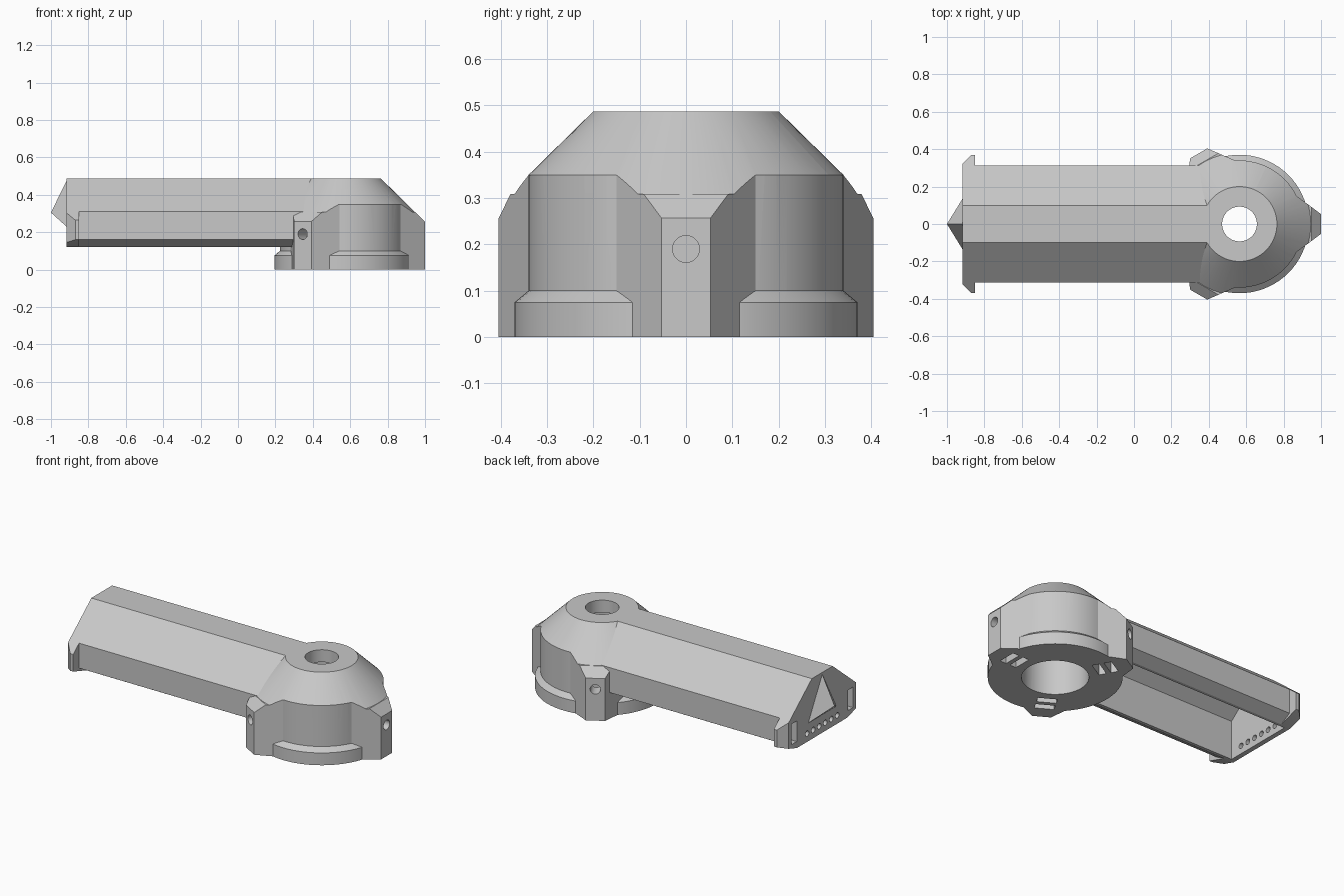
import bpy, bmesh, math
from mathutils import Matrix, Vector

if "Cube" in bpy.data.objects:
    bpy.data.objects.remove(bpy.data.objects["Cube"])

HUB_X = 0.564
END_X = -0.917
TURNS = [0, math.radians(120), math.radians(240)]

grey = bpy.data.materials.new("plain grey")
grey.diffuse_color = (0.58, 0.58, 0.58, 1)
grey.use_nodes = True
grey.node_tree.nodes["Principled BSDF"].inputs["Base Color"].default_value = grey.diffuse_color


def finish(name, bm):
    bmesh.ops.recalc_face_normals(bm, faces=bm.faces)
    me = bpy.data.meshes.new(name)
    bm.to_mesh(me)
    bm.free()
    me.materials.append(grey)
    ob = bpy.data.objects.new(name, me)
    bpy.context.collection.objects.link(ob)
    return ob


def prism(name, pts, lo, hi, axis="z", matrix=None):
    """Extrude an outline: (x, y) along z, or (y, z) along x."""
    bm = bmesh.new()
    place = (lambda p, h: (p[0], p[1], h)) if axis == "z" else (lambda p, h: (h, p[0], p[1]))
    face = bm.faces.new([bm.verts.new(place(p, lo)) for p in pts])
    low = list(face.verts)
    shift = Vector(place((0, 0), hi - lo))
    high = [bm.verts.new(v.co + shift) for v in low]
    bm.faces.new(high)
    for i in range(len(low)):
        j = (i + 1) % len(low)
        bm.faces.new((low[i], low[j], high[j], high[i]))
    if matrix:
        bm.transform(matrix)
    return finish(name, bm)


def lathe(name, profile, steps=72):
    """Solid of revolution on the hub axis from (radius, z) points."""
    bm = bmesh.new()
    rings = [[bm.verts.new((HUB_X + r * math.cos(2 * math.pi * i / steps),
                            r * math.sin(2 * math.pi * i / steps), z)) for i in range(steps)]
             for r, z in profile]
    for a, b in zip(rings, rings[1:]):
        for i in range(steps):
            j = (i + 1) % steps
            bm.faces.new((a[i], a[j], b[j], b[i]))
    bm.faces.new(rings[0])
    bm.faces.new(rings[-1])
    return finish(name, bm)


def box(name, lo, hi, matrix=None):
    (x0, y0, z0), (x1, y1, z1) = lo, hi
    return prism(name, [(x0, y0), (x1, y0), (x1, y1), (x0, y1)], z0, z1, "z", matrix)


def rod(name, y, z, r, x0, x1, matrix=None, n=24):
    pts = [(y + r * math.cos(2 * math.pi * i / n), z + r * math.sin(2 * math.pi * i / n)) for i in range(n)]
    return prism(name, pts, x0, x1, "x", matrix)


def combine(target, tool, op):
    mod = target.modifiers.new(op, "BOOLEAN")
    mod.operation, mod.object, mod.solver = op, tool, "EXACT"
    bpy.context.view_layer.objects.active = target
    bpy.ops.object.modifier_apply(modifier=mod.name)
    bpy.data.objects.remove(tool)


def mirrored(half):
    return half + [(-y, z) for y, z in reversed(half)]


def around(angle):
    return Matrix.Translation((HUB_X, 0, 0)) @ Matrix.Rotation(angle, 4, "Z")


def roof(y):
    """Point on the sloping side of the arm roof."""
    return (y, 0.487 - (y - 0.1) * 0.823)


# Hub: round body with three flared bosses, trimmed by one cone
hub = lathe("hub", [(0.34, 0), (0.34, 0.6)])
boss = [(0.1, -0.15), (0.305, -0.15), (0.436, -0.053), (0.436, 0.053), (0.305, 0.15), (0.1, 0.15)]
for a in TURNS:
    combine(hub, prism("boss", boss, 0, 0.6, "z", around(a)), "UNION")
combine(hub, lathe("cone", [(0.47, -0.1), (0.47, 0.222), (0.2, 0.487)]), "INTERSECT")
combine(hub, lathe("flange", [(0.37, 0), (0.37, 0.075), (0.34, 0.1), (0.3, 0.1)]), "UNION")

# Flat sloping caps on the bosses
cap_side = [(0.2, 0.2), (0.436, 0.2), (0.436, 0.257), (0.384, 0.309), (0.2, 0.309)]
for a in TURNS:
    cap = prism("boss_cap", boss, 0.1, 0.5, "z", around(a))
    sideways = around(a) @ Matrix.Rotation(-math.pi / 2, 4, "Z")
    combine(cap, prism("cap_side", cap_side, -0.3, 0.3, "x", sideways), "INTERSECT")
    combine(hub, cap, "UNION")

# Hub bore: wide chamber below, narrower opening on top
combine(hub, lathe("bore", [(0.185, -0.1), (0.185, 0.412), (0.093, 0.412), (0.093, 0.6)]), "DIFFERENCE")

# Screw hole and two nut slots in each boss
for a in TURNS:
    m = around(a)
    combine(hub, rod("screw_hole", 0, 0.19, 0.029, 0.25, 0.5, m), "DIFFERENCE")
    for r in (0.235, 0.305):
        combine(hub, box("nut_slot", (r, -0.055, -0.1), (r + 0.043, 0.055, 0.24), m), "DIFFERENCE")

# Arm: faceted beam, with wider wings at its free end
body = prism("arm_housing", mirrored([roof(0.1), roof(0.313), (0.313, 0.16), (0.243, 0.12)]),
             END_X, 0.39, "x")
wing = prism("wings", mirrored([roof(0.1), roof(0.37), (0.37, 0.16), (0.243, 0.12)]),
             END_X, -0.85, "x")
plan = [(-0.95, -0.29), (-0.87, -0.37), (-0.87, -0.4), (-0.8, -0.4),
        (-0.8, 0.4), (-0.87, 0.4), (-0.87, 0.37), (-0.95, 0.29)]
combine(wing, prism("wing_plan", plan, 0, 0.6), "INTERSECT")
combine(body, wing, "UNION")

# Hollow underside of the arm, and relief where its walls enter the hub
combine(body, prism("cavity", mirrored([(0.094, 0.468), (0.225, 0.36), (0.225, 0.05)]),
                    -0.887, 0.45, "x"), "DIFFERENCE")
combine(body, box("hub_relief", (0.325, -0.5, 0), (0.5, 0.5, 0.3)), "DIFFERENCE")

# End wall: row of small holes and two upright slots
for i in range(6):
    combine(body, rod("wire_hole", -0.145 + 0.058 * i, 0.17, 0.017, -0.95, -0.86, n=16), "DIFFERENCE")
for s in (-1, 1):
    combine(body, box("strap_slot", (-0.95, s * 0.27 - 0.025, 0.16),
                      (-0.86, s * 0.27 + 0.025, 0.285)), "DIFFERENCE")

combine(body, hub, "UNION")

# Three-sided spike on the end wall
bm = bmesh.new()
base = [bm.verts.new((END_X, y, z)) for y, z in ((0, 0.475), (0.135, 0.23), (-0.135, 0.23))]
tip = bm.verts.new((-1.0, 0, 0.305))
bm.faces.new(base)
for i in range(3):
    bm.faces.new((base[i], base[(i + 1) % 3], tip))
finish("end_spike", bm)

# Smooth the round surfaces, keep the edges crisp
bpy.ops.object.select_all(action="DESELECT")
body.select_set(True)
bpy.context.view_layer.objects.active = body
bpy.ops.object.shade_smooth_by_angle(angle=math.radians(20))
